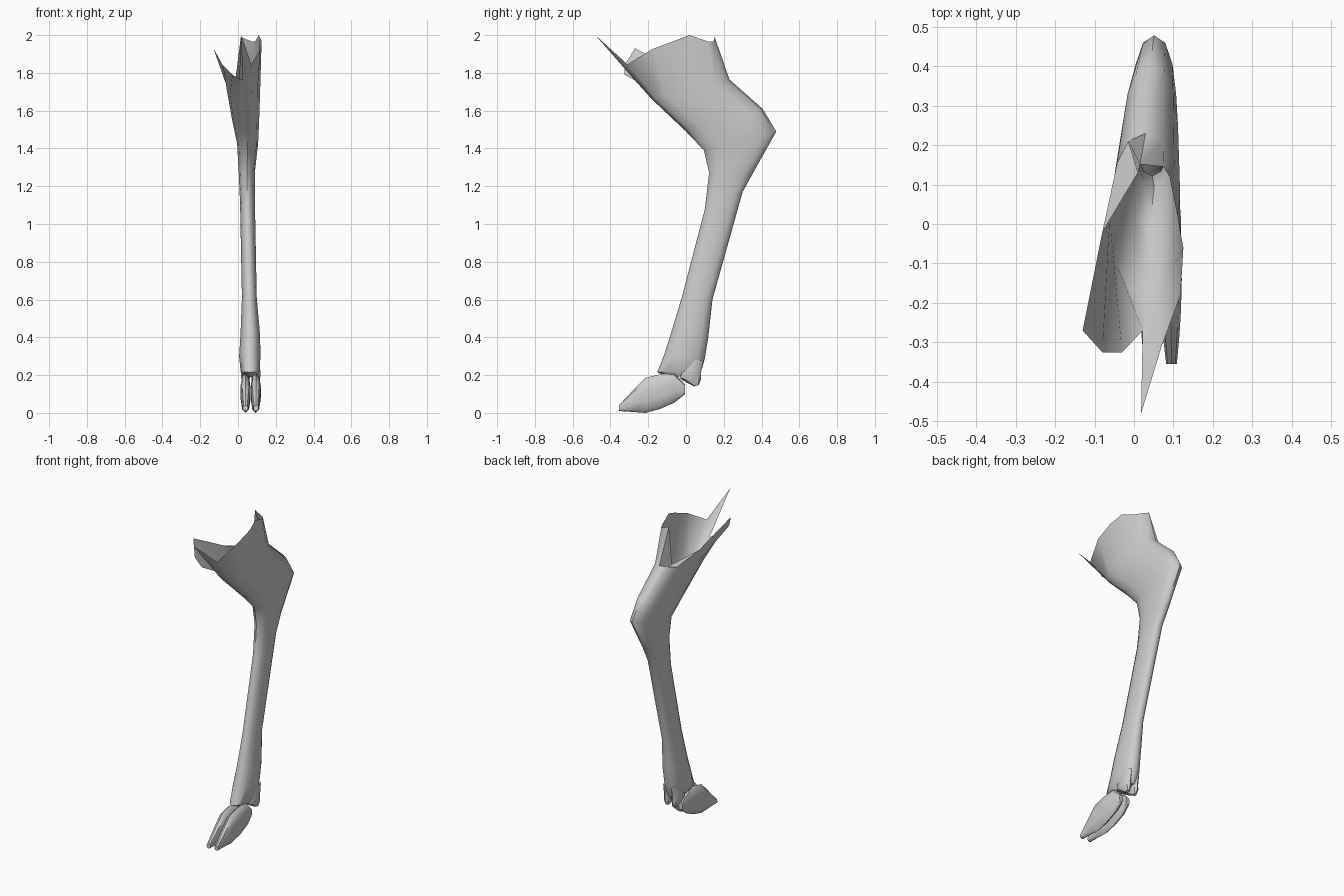
import bpy, bmesh, math

if "Cube" in bpy.data.objects:
    bpy.data.objects.remove(bpy.data.objects["Cube"])

N = 14


def ring(front, back, x0, x1, n=N, power=0.85):
    """Flattened oval between two (y, z) points, spanning x0..x1."""
    pts = []
    for i in range(n):
        a = 2 * math.pi * i / n
        t = (1 - math.cos(a)) / 2
        s = math.copysign(abs(math.sin(a)) ** power, math.sin(a))
        pts.append(((x0 + x1) / 2 + s * (x1 - x0) / 2,
                    front[0] + (back[0] - front[0]) * t,
                    front[1] + (back[1] - front[1]) * t))
    return pts


def loft(name, rings, cap_end=True, angle=40):
    """Skin a list of equal-sized rings."""
    bm = bmesh.new()
    loops = [[bm.verts.new(p) for p in r] for r in rings]
    n = len(loops[0])
    for a, b in zip(loops, loops[1:]):
        for i in range(n):
            j = (i + 1) % n
            bm.faces.new((a[i], a[j], b[j], b[i]))
    bm.faces.new(loops[0][::-1])
    if cap_end:
        bm.faces.new(loops[-1])
        bmesh.ops.recalc_face_normals(bm, faces=bm.faces)
    me = bpy.data.meshes.new(name)
    bm.to_mesh(me)
    bm.free()
    ob = bpy.data.objects.new(name, me)
    bpy.context.collection.objects.link(ob)
    bpy.ops.object.select_all(action='DESELECT')
    ob.select_set(True)
    bpy.context.view_layer.objects.active = ob
    bpy.ops.object.shade_smooth_by_angle(angle=math.radians(angle))
    return ob


# Shank, hock and thigh, from fetlock upward
leg = [ring(*r) for r in (
    ((-.10, .19), (.07, .20), .03, .10),
    ((-.152, .215), (.085, .235), .012, .116),
    ((-.115, .31), (.10, .29), .005, .12),
    ((-.08, .42), (.118, .40), .012, .118),
    ((-.02, .62), (.14, .60), .02, .10),
    ((.10, 1.08), (.30, 1.17), .01, .09),
    ((.122, 1.27), (.355, 1.27), .003, .09),
    ((.095, 1.39), (.478, 1.49), -.006, .108),
    ((0, 1.49), (.405, 1.61), -.03, .113),
    ((-.18, 1.66), (.23, 1.765), -.06, .119))]

# Ragged open rim: front spike, outer side, back strip, inner flap
leg.append([
    (.018, -.48, 2.0), (.07, -.31, 1.845), (.118, -.18, 1.925),
    (.125, -.06, 1.97), (.11, .02, 2.0), (.09, .12, 1.965),
    (.075, .145, 1.965), (.015, .152, 1.99), (.01, .13, 1.74),
    (-.08, -.02, 1.80), (-.13, -.27, 1.93), (-.08, -.325, 1.84),
    (-.03, -.325, 1.79), (.022, -.27, 1.76)])
loft("leg", leg, cap_end=False, angle=50)

MID = .067
for side, label in ((-1, "inner"), (1, "outer")):
    # Cloven hoof half: (y, bottom z, top z, half width, offset)
    claw = []
    for y, lo, hi, w, off in (
            (-.355, .01, .04, .014, .028), (-.28, .005, .12, .022, .027),
            (-.215, 0, .185, .026, .027), (-.14, .02, .204, .027, .028),
            (-.06, .055, .21, .025, .027), (-.005, .10, .15, .014, .024)):
        c = MID + side * off
        claw.append(ring((y, lo), (y, hi), c - w, c + w, 10, .7))
    loft(label + "_hoof", claw)

    # Dewclaw behind the fetlock
    dew = []
    for front, back, w in (
            ((.045, .14), (.068, .148), .010), ((.005, .16), (.08, .18), .021),
            ((-.03, .18), (.078, .205), .024), ((-.035, .21), (.085, .24), .024),
            ((0, .28), (.095, .28), .016)):
        c = MID + side * .027
        dew.append(ring(front, back, c - w, c + w, 8))
    loft(label + "_dewclaw", dew)
